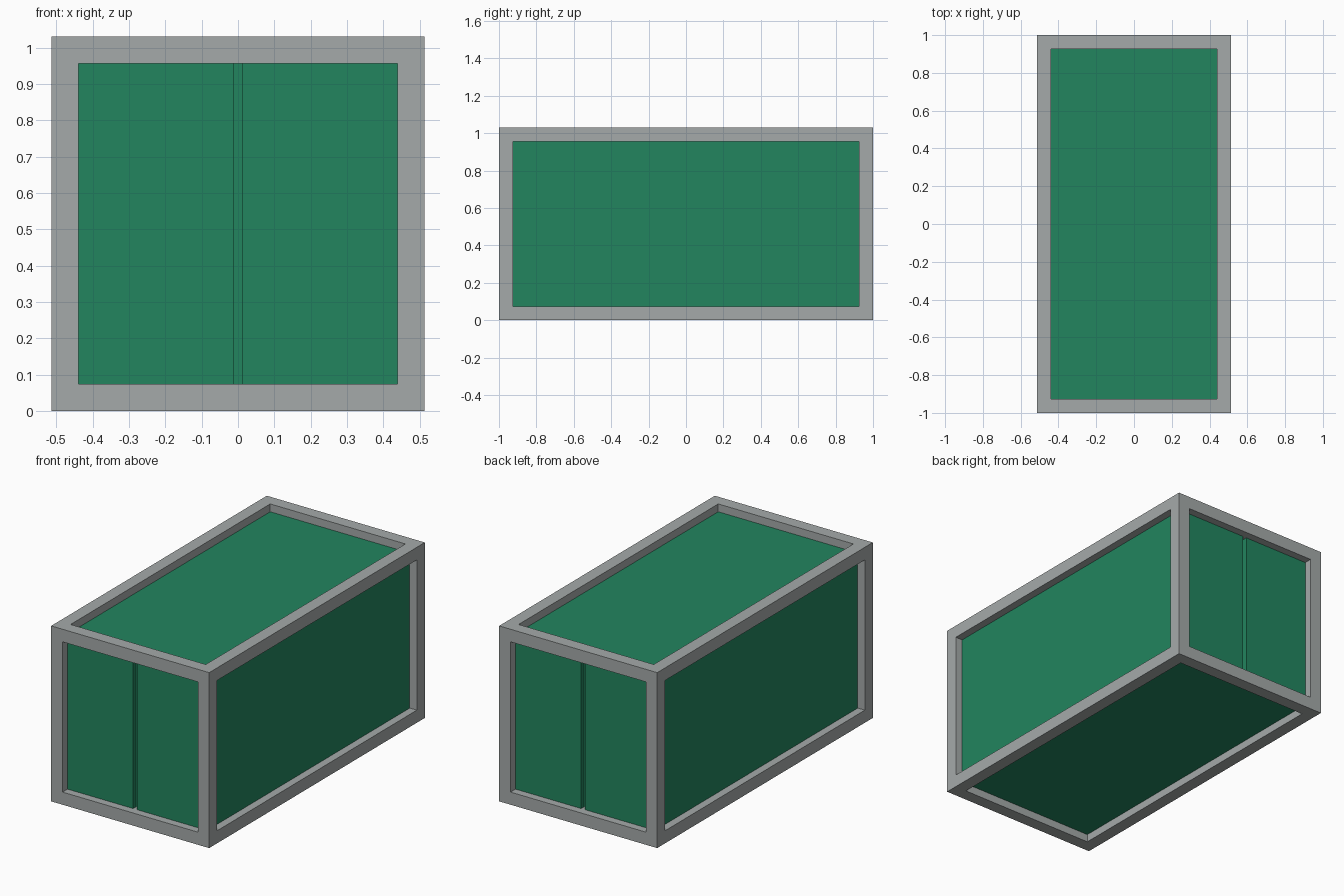
import bpy, bmesh
from mathutils import Vector

if "Cube" in bpy.data.objects:
    bpy.data.objects.remove(bpy.data.objects["Cube"])

W, L, H = 1.026, 2.0, 1.03      # outer size
B = 0.074                       # beam thickness
R = 0.046                       # panel recess
GAP = 0.025                     # seam between the doors


def material(name, rgb):
    m = bpy.data.materials.new(name)
    m.diffuse_color = (*rgb, 1.0)
    m.use_nodes = True
    m.node_tree.nodes["Principled BSDF"].inputs["Base Color"].default_value = m.diffuse_color
    return m


GREY = material("grey steel", (0.376, 0.402, 0.400))
GREEN = material("container green", (0.016, 0.235, 0.114))


def finish(bm, name, mat):
    bmesh.ops.recalc_face_normals(bm, faces=bm.faces)
    me = bpy.data.meshes.new(name)
    bm.to_mesh(me)
    bm.free()
    me.materials.append(mat)
    ob = bpy.data.objects.new(name, me)
    bpy.context.collection.objects.link(ob)
    return ob


def cube(lo, hi):
    bm = bmesh.new()
    bmesh.ops.create_cube(bm, size=1)
    for v in bm.verts:
        v.co = Vector([lo[i] + (v.co[i] + 0.5) * (hi[i] - lo[i]) for i in range(3)])
    return bm


def box(name, lo, hi):
    return finish(cube(lo, hi), name, GREEN)


# Frame: every side inset to a border, opening pushed in by one beam thickness
bm = cube((-W / 2, -L / 2, 0), (W / 2, L / 2, H))
bm.normal_update()
inner = list(bm.faces)
bmesh.ops.inset_individual(bm, faces=inner, thickness=B, use_even_offset=True)
caps = []
for f in inner:
    n = f.normal.copy()
    new = bmesh.ops.extrude_discrete_faces(bm, faces=[f])["faces"]
    for cap in new:
        bmesh.ops.translate(bm, verts=list(cap.verts), vec=-n * B)
    caps += new
bmesh.ops.delete(bm, geom=caps, context='FACES')
bmesh.ops.remove_doubles(bm, verts=bm.verts, dist=0.0005)
finish(bm, "frame", GREY)

# Inner body behind the panels, forms the floor of the door seams
x, y = W / 2 - B, L / 2 - B
z0, z1 = B, H - B
box("inner_body", (-x, -y, z0), (x, y, z1))

# Recessed side, roof and floor panels
T = B - R
for s, side in ((-1, "left"), (1, "right")):
    a, b = sorted((s * x, s * (x + T)))
    box(side + "_panel", (a, -y, z0), (b, y, z1))
box("roof_panel", (-x, -y, z1), (x, y, z1 + T))
box("floor_panel", (-x, -y, z0 - T), (x, y, z0))

# Double doors at both ends, separated by a narrow seam
for e, end in ((-1, "front"), (1, "back")):
    a, b = sorted((e * y, e * (y + T)))
    for s, side in ((-1, "left"), (1, "right")):
        c, d = sorted((s * GAP / 2, s * x))
        box(f"{end}_{side}_door", (c, a, z0), (d, b, z1))
